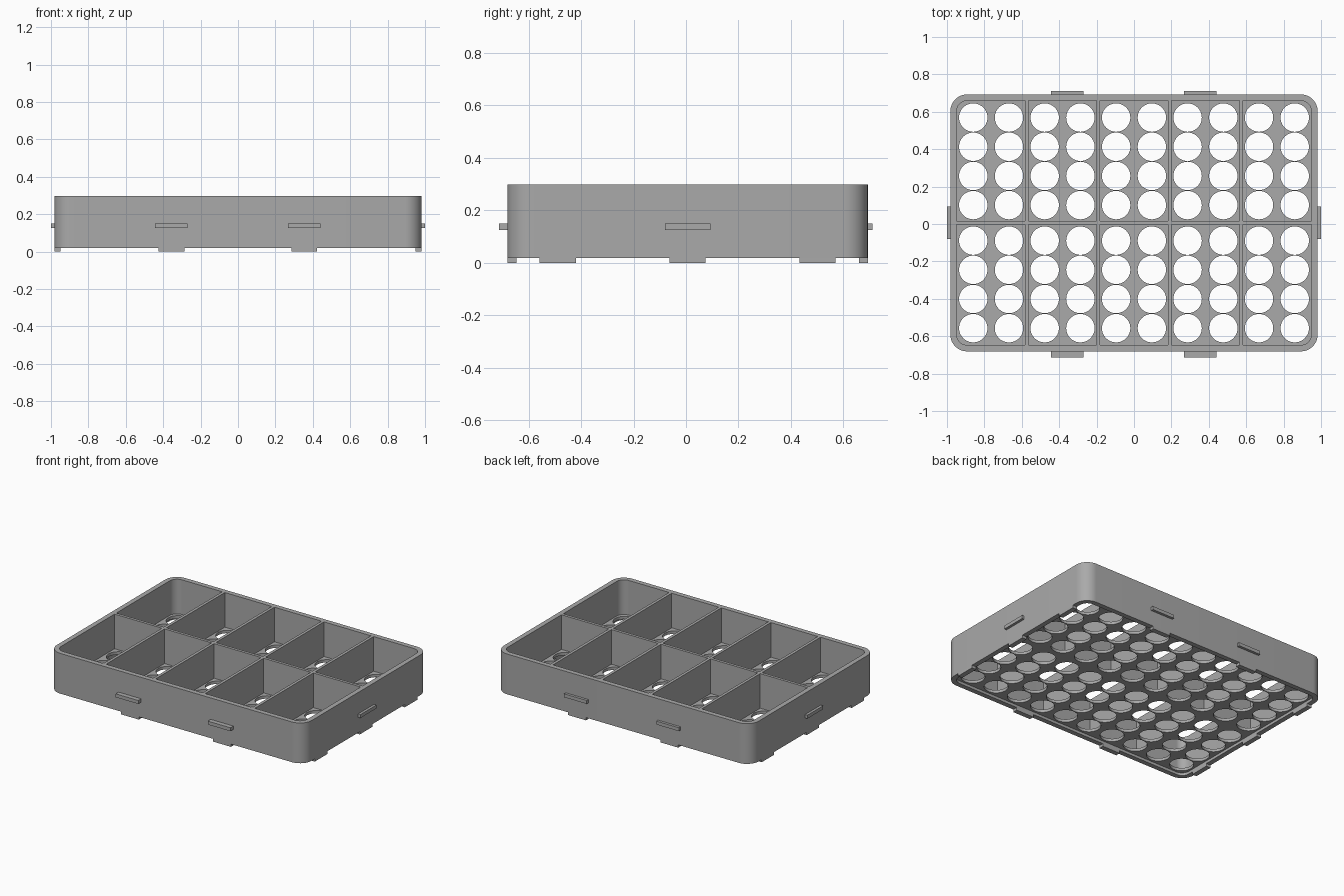
import bpy, bmesh, math

cube = bpy.data.objects.get("Cube")
if cube:
    bpy.data.objects.remove(cube)

# Main sizes
CY = 0.006                      # tray centre in y
HX, HY, RADIUS = 0.982, 0.687, 0.09
WALL = 0.034
BASE, TOP = 0.019, 0.299        # wall bottom and rim
FLOOR_LOW, FLOOR_TOP = 0.038, 0.058
CELL = 0.382                    # compartment pitch along x

grey = bpy.data.materials.new("mid grey plastic")
grey.use_nodes = True
grey.diffuse_color = (0.4, 0.4, 0.4, 1)
grey.node_tree.nodes["Principled BSDF"].inputs["Base Color"].default_value = (0.4, 0.4, 0.4, 1)


def add_object(name, data):
    obj = bpy.data.objects.new(name, data)
    bpy.context.collection.objects.link(obj)
    return obj


def box(name, x, y, z):
    """Box from (low, high) ranges on each axis."""
    bm = bmesh.new()
    bmesh.ops.create_cube(bm, size=1)
    for v in bm.verts:
        v.co = [(lo + hi) / 2 + c * (hi - lo) for c, (lo, hi) in zip(v.co, (x, y, z))]
    mesh = bpy.data.meshes.new(name)
    bm.to_mesh(mesh)
    bm.free()
    mesh.materials.append(grey)
    return add_object(name, mesh)


def circle(cx, cy, r, steps=40):
    angles = [math.tau * i / steps for i in range(steps)]
    return [(cx + r * math.cos(a), cy + r * math.sin(a)) for a in angles]


def rounded_rect(inset, steps=12):
    r = RADIUS - inset
    points = []
    for k, (sx, sy) in enumerate([(1, 1), (-1, 1), (-1, -1), (1, -1)]):
        for i in range(steps + 1):
            a = math.pi / 2 * (k + i / steps)
            points.append((sx * (HX - RADIUS) + r * math.cos(a),
                           CY + sy * (HY - RADIUS) + r * math.sin(a)))
    return points


def plate(name, outlines, low, high):
    """Extruded flat shape; outlines inside the first one become holes."""
    curve = bpy.data.curves.new(name + " outline", "CURVE")
    curve.dimensions = "2D"
    curve.fill_mode = "BOTH"
    curve.extrude = (high - low) / 2
    for points in outlines:
        spline = curve.splines.new("POLY")
        spline.points.add(len(points) - 1)
        for p, (x, y) in zip(spline.points, points):
            p.co = (x, y, 0, 1)
        spline.use_cyclic_u = True
    source = add_object(name + " outline", curve)
    graph = bpy.context.evaluated_depsgraph_get()
    mesh = bpy.data.meshes.new_from_object(source.evaluated_get(graph))
    bpy.data.objects.remove(source)

    bm = bmesh.new()
    bm.from_mesh(mesh)
    bmesh.ops.remove_doubles(bm, verts=bm.verts, dist=0.0001)
    bmesh.ops.recalc_face_normals(bm, faces=bm.faces)
    bmesh.ops.translate(bm, verts=bm.verts, vec=(0, 0, (low + high) / 2))
    bm.to_mesh(mesh)
    bm.free()
    mesh.materials.clear()
    mesh.materials.append(grey)
    obj = add_object(name, mesh)
    bpy.ops.object.select_all(action="DESELECT")
    obj.select_set(True)
    bpy.context.view_layer.objects.active = obj
    bpy.ops.object.shade_smooth_by_angle(angle=math.radians(30))
    return obj


# Outer wall with rounded corners
plate("outer_wall", [rounded_rect(0), rounded_rect(WALL)], BASE, TOP)

# Perforated floor, raised above the bottom of the wall
holes = [circle((i - 4.5) * CELL / 2, CY + side * (0.095 + 0.156 * j), 0.076)
         for i in range(10) for side in (-1, 1) for j in range(4)]
plate("floor", [rounded_rect(WALL - 0.004)] + holes, FLOOR_LOW, FLOOR_TOP)

# Dividers: one lengthwise, four across
half = 0.01
inside_x, inside_y = HX - WALL + 0.003, HY - WALL + 0.003
height = (FLOOR_TOP - 0.005, TOP)
box("long_divider", (-inside_x, inside_x), (CY - half, CY + half), height)
for i in range(4):
    x = (i - 1.5) * CELL
    box("cross_divider", (x - half, x + half), (CY - inside_y, CY + inside_y), height)

# Feet under the wall and latch ledges on its outside
foot_z, ledge_z = (0, BASE + 0.002), (0.126, 0.15)
foot, ledge = 0.069, 0.087
front, back = CY - HY, CY + HY
for x in (-0.356, 0.354):
    across = (x - foot, x + foot)
    box("front_foot", across, (front, front + WALL), foot_z)
    box("back_foot", across, (back - WALL, back), foot_z)
    across = (x - ledge, x + ledge)
    box("front_ledge", across, (front - 0.032, front + 0.01), ledge_z)
    box("back_ledge", across, (back - 0.01, back + 0.018), ledge_z)
for name, s in (("left", 1), ("right", -1)):
    for dy in (-0.495, 0, 0.495):
        box(name + "_foot", sorted((s * HX, s * (HX - WALL))),
            (CY + dy - foot, CY + dy + foot), foot_z)
    box(name + "_ledge", sorted((s, s * (HX - 0.01))), (CY - ledge, CY + ledge), ledge_z)
